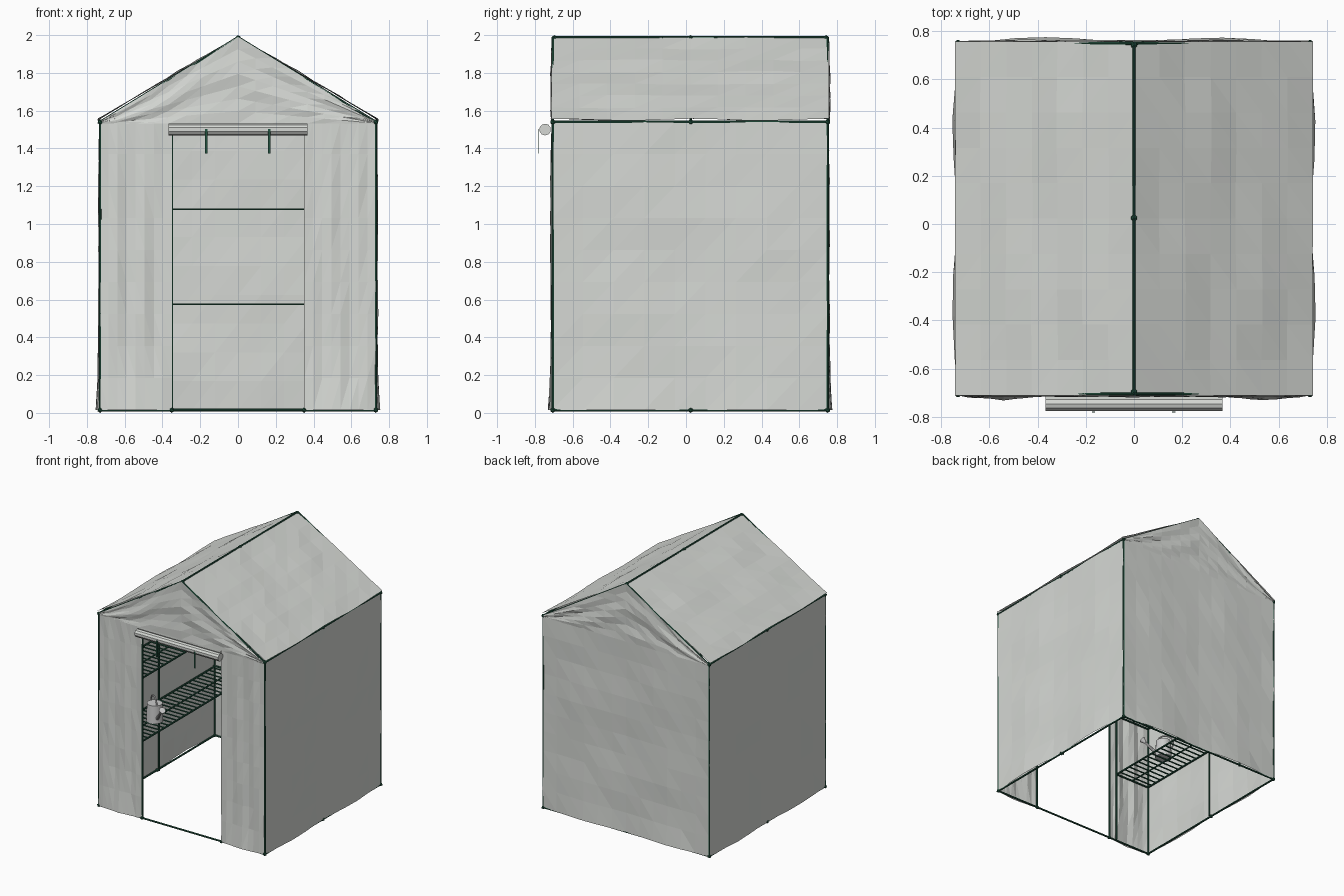
import bpy, bmesh, math, random
from mathutils import Vector

random.seed(4)
old = bpy.data.objects.get("Cube")
if old:
    bpy.data.objects.remove(old)


def material(name, rgb):
    m = bpy.data.materials.new(name)
    m.use_nodes = True
    m.diffuse_color = (*rgb, 1)
    m.node_tree.nodes["Principled BSDF"].inputs["Base Color"].default_value = (*rgb, 1)
    return m


COVER = material("pale plastic sheet", (0.67, 0.69, 0.66))
GREEN = material("dark green metal", (0.016, 0.085, 0.05))
ZINC = material("galvanised grey", (0.6, 0.6, 0.6))

# Main dimensions
W, FRONT, BACK, MID = 0.73, -0.705, 0.75, 0.025
EAVE, RIDGE, DOOR, HEAD, BASE = 1.54, 1.988, 0.35, 1.48, 0.015


def finish(name, bm, mat, smooth=False):
    me = bpy.data.meshes.new(name)
    bm.to_mesh(me)
    bm.free()
    me.materials.append(mat)
    ob = bpy.data.objects.new(name, me)
    bpy.context.collection.objects.link(ob)
    if smooth:
        bpy.ops.object.select_all(action='DESELECT')
        ob.select_set(True)
        bpy.context.view_layer.objects.active = ob
        bpy.ops.object.shade_smooth_by_angle()


def add_rod(bm, a, b, r, r2=None, sides=8):
    a, b = Vector(a), Vector(b)
    d = b - a
    mat = d.to_track_quat('Z', 'Y').to_matrix().to_4x4()
    mat.translation = (a + b) / 2
    bmesh.ops.create_cone(bm, cap_ends=True, segments=sides, radius1=r,
                          radius2=r if r2 is None else r2, depth=d.length, matrix=mat)


def rods(name, pairs, r, mat=GREEN, sides=8):
    bm = bmesh.new()
    for a, b in pairs:
        add_rod(bm, a, b, r, sides=sides)
    finish(name, bm, mat, True)


def sheet(name, nu, nv, shape, normal, wrinkle):
    """Flat-shaded wrinkled sheet, pushed along its normal."""
    bm = bmesh.new()
    n = Vector(normal).normalized()
    grid = []
    for i in range(nu + 1):
        row = []
        for j in range(nv + 1):
            u, v = i / nu, j / nv
            edge = min(1, 5 * min(u, 1 - u, v, 1 - v) + 0.15)
            push = wrinkle(u, v) * edge + random.uniform(-0.002, 0.002)
            row.append(bm.verts.new(Vector(shape(u, v)) + n * push))
        grid.append(row)
    for i in range(nu):
        for j in range(nv):
            q = (grid[i][j], grid[i + 1][j], grid[i + 1][j + 1], grid[i][j + 1])
            bm.faces.new((q[0], q[1], q[2]))
            bm.faces.new((q[0], q[2], q[3]))
    finish(name, bm, COVER)


def roof_z(x):
    return EAVE + (RIDGE - EAVE) * (1 - min(abs(x) / W, 1))


def flare(z):
    return 0.02 * max(0, 1 - z / 0.25)


def slack(u, v):
    return 0.007 * math.sin(9 * u + 7 * v) * math.sin(3 + 8 * v - 4 * u)


def folds(u, v):
    return 0.008 * math.sin(16 * u + 3 * v)


# Side walls, roof slopes and the front panels beside the doorway
for s, side in ((1, "left"), (-1, "right")):
    def wall(u, v):
        z = BASE + (EAVE - BASE) * v
        bulge = flare(z) * math.sin(2 * math.pi * u) ** 2
        return (s * (W + 0.005 + bulge), FRONT - 0.003 + (BACK - FRONT + 0.006) * u, z)

    def slope(u, v):
        x = (W + 0.012) * (1 - v)
        sag = 0.005 * (1 - v) ** 3 * (1 - math.cos(4 * math.pi * u))
        return (s * x, FRONT - 0.006 + (BACK - FRONT + 0.012) * u,
                1.557 - sag + (RIDGE + 0.002 - 1.557) * v)

    def panel(u, v):
        z = BASE + (EAVE - BASE) * v
        return (s * (DOOR + (W + 0.004 - DOOR) * u),
                FRONT - 0.005 - flare(z) * math.sin(math.pi * u), z)

    sheet(side + "_wall_sheet", 9, 9, wall, (s, 0, 0), slack)
    sheet(side + "_roof_sheet", 10, 7, slope, (s * 0.5, 0, 0.85), slack)
    sheet(side + "_front_panel", 8, 9, panel, (0, -1, 0), folds)


# Front lintel, gables and back wall
def lintel(u, v):
    return (DOOR * (2 * u - 1), FRONT - 0.005, HEAD + (EAVE - HEAD) * v)


def gable(y):
    def shape(u, v):
        x = (W + 0.004) * (2 * u - 1)
        return (x, y, EAVE - 0.008 + (roof_z(x) + 0.011 - EAVE) * v)
    return shape


def back(u, v):
    z = BASE + (EAVE - BASE) * v
    return ((W + 0.004) * (2 * u - 1),
            BACK + 0.005 + flare(z) * math.sin(2 * math.pi * u) ** 2, z)


def draped(u, v):
    return 0.006 * math.sin(11 * v + 14 * abs(u - 0.4))


sheet("front_lintel_sheet", 4, 1, lintel, (0, -1, 0), slack)
sheet("front_gable_sheet", 16, 7, gable(FRONT - 0.007), (0, -1, 0), draped)
sheet("back_gable_sheet", 16, 7, gable(BACK + 0.008), (0, 1, 0), draped)
sheet("back_wall_sheet", 12, 10, back, (0, 1, 0), slack)

# Tube frame
frame, knots = [], []
for s in (-1, 1):
    x = s * W
    for z in (BASE, EAVE):
        frame.append(((x, FRONT, z), (x, BACK, z)))
        knots += [(x, y, z) for y in (FRONT, MID, BACK)]
    for y in (FRONT, BACK):
        frame.append(((x, y, BASE), (x, y, EAVE)))
        frame.append(((x, y, EAVE), (0, y, RIDGE)))
    frame.append(((s * (W - 0.018), MID, BASE), (s * (W - 0.018), MID, EAVE)))
    frame.append(((s * (W - 0.02), MID, EAVE - 0.01), (0, MID, RIDGE - 0.025)))
    knots.append((s * DOOR, FRONT, BASE))
for x in (-DOOR, DOOR + 0.008):
    frame.append(((x, FRONT + 0.005, BASE), (x, FRONT + 0.005, HEAD)))
for y in (FRONT, BACK):
    frame.append(((-W, y, BASE), (W, y, BASE)))
for y in (FRONT + 0.02, BACK - 0.02):
    frame.append(((-W, y, EAVE), (W, y, EAVE)))
frame.append(((0, FRONT, RIDGE), (0, BACK, RIDGE)))
knots += [(0, y, RIDGE - 0.003) for y in (FRONT + 0.008, MID, BACK - 0.008)]
rods("tube_frame", frame, 0.007)

bm = bmesh.new()
for k in knots:
    ball = bmesh.ops.create_icosphere(bm, subdivisions=1, radius=0.015)
    bmesh.ops.translate(bm, verts=ball["verts"], vec=k)
finish("frame_joints", bm, GREEN)

# Shelving along one side, with rails across the back
IN, OUT = -0.41, -0.715
levels = (0.575, 1.078)
ends = (FRONT + 0.015, BACK - 0.015)
for z, label in zip(levels, ("lower", "upper")):
    rods(label + "_shelf_rails",
         [((x, ends[0], z), (x, ends[1], z)) for x in (IN, OUT)]
         + [((OUT, y, z), (IN, y, z)) for y in (ends[0], MID, ends[1])], 0.007)
    rods(label + "_back_rail", [((-W, BACK - 0.02, z), (W, BACK - 0.02, z))], 0.005)
    n = 28
    slats = [FRONT + (BACK - FRONT) * i / n for i in range(1, n)]
    mid = (IN + OUT) / 2
    rods(label + "_shelf_wires",
         [((OUT, y, z + 0.003), (IN, y, z + 0.003)) for y in slats]
         + [((mid, ends[0], z), (mid, ends[1], z))], 0.006, sides=6)
rods("shelf_legs", [((IN, y, BASE), (IN, y, levels[1])) for y in ends], 0.007)

# Rolled-up door with its ties
RY, RZ, RR = -0.746, 1.5, 0.031
rods("rolled_door", [((-0.368, RY, RZ), (0.368, RY, RZ))], RR, COVER, 10)
bm = bmesh.new()
for x in (-0.168, 0.165):
    bmesh.ops.create_cube(bm, size=1)
    bm.verts.ensure_lookup_table()
    for v in bm.verts[-8:]:
        v.co = (x + v.co.x * 0.013, RY - RR - 0.003 + v.co.y * 0.004, 1.437 + v.co.z * 0.13)
finish("door_ties", bm, GREEN)

# Watering can on the lower shelf, its spout towards the doorway
C = Vector((-0.53, -0.29, levels[0] + 0.009))
AIM = Vector((0.82, -0.57, 0))


def at(out, up):
    return C + AIM * out + Vector((0, 0, up))


bm = bmesh.new()
add_rod(bm, C, at(0, 0.14), 0.062, 0.056, 20)
add_rod(bm, at(0.045, 0.03), at(0.14, 0.13), 0.013, 0.009, 10)
add_rod(bm, at(0.135, 0.125), at(0.16, 0.15), 0.01, 0.024, 12)
arc = [at(-0.015 + 0.06 * math.cos(a), 0.13 + 0.06 * math.sin(a))
       for a in [math.radians(20 * i) for i in range(14)]]
for a, b in zip(arc, arc[1:]):
    add_rod(bm, a, b, 0.006)
finish("watering_can", bm, ZINC, True)
